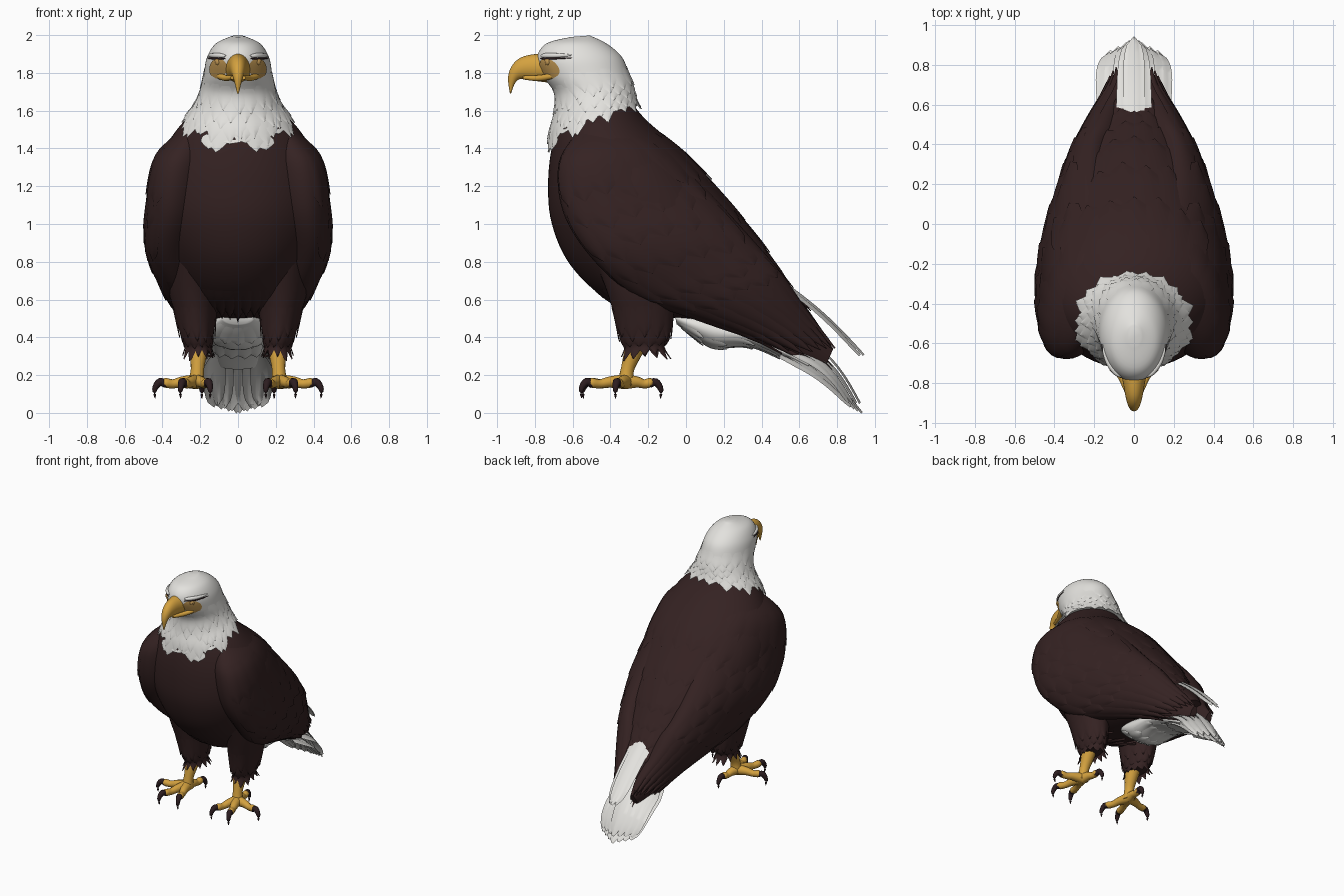
import bpy, bmesh, random
from math import sin, cos, pi
from mathutils import Vector as V

random.seed(4)
if "Cube" in bpy.data.objects:
    bpy.data.objects.remove(bpy.data.objects["Cube"])


def material(name, r, g, b):
    m = bpy.data.materials.new(name)
    m.use_nodes = True
    m.diffuse_color = (r, g, b, 1)
    node = m.node_tree.nodes["Principled BSDF"]
    node.inputs["Base Color"].default_value = (r, g, b, 1)
    node.inputs["Roughness"].default_value = 0.7
    return m


BROWN = material("dark brown plumage", 0.035, 0.016, 0.016)
WHITE = material("white plumage", 0.77, 0.76, 0.73)
YELLOW = material("golden yellow", 0.66, 0.36, 0.05)
TAN = material("tan eye skin", 0.5, 0.29, 0.08)
CLAW = material("claw and eye dark", 0.025, 0.012, 0.014)


def finish(name, bm, mat, mirror=False, angle=0.9):
    """Turn a bmesh into a smooth object, optionally with its mirrored twin."""
    for side, sign in (("left_", 1), ("right_", -1)) if mirror else (("", 1),):
        if sign < 0:
            bmesh.ops.scale(bm, vec=(-1, 1, 1), verts=bm.verts)
            bmesh.ops.reverse_faces(bm, faces=bm.faces)
        mesh = bpy.data.meshes.new(side + name)
        bm.to_mesh(mesh)
        mesh.materials.append(mat)
        ob = bpy.data.objects.new(side + name, mesh)
        bpy.context.collection.objects.link(ob)
        bpy.ops.object.select_all(action="DESELECT")
        ob.select_set(True)
        bpy.context.view_layer.objects.active = ob
        bpy.ops.object.shade_smooth_by_angle(angle=angle)
    bm.free()


def section(secs, t):
    """Smooth interpolation between cross-sections."""
    last = len(secs) - 1
    t = max(0, min(t, last))
    i = min(int(t), last - 1)
    u = t - i
    quad = [secs[max(0, min(last, i + k))] for k in (-1, 0, 1, 2)]
    return [b + 0.5 * u * (c - a + u * (2 * a - 5 * b + 4 * c - d + u * (3 * (b - c) + d - a)))
            for a, b, c, d in zip(*quad)]


def point(secs, t, a):
    # Section: front y, front z, back y, back z, centre x, half width, optional inward lean of the back
    fy, fz, by, bz, x, w, *lean = section(secs, t)
    f = (1 + cos(a)) / 2
    return V((x - sum(lean) * (1 - f) + w * sin(a), by + (fy - by) * f, bz + (fz - bz) * f))


def bridge(bm, rings, closed=True):
    n = len(rings[0])
    for r, s in zip(rings, rings[1:]):
        for i in range(n if closed else n - 1):
            j = (i + 1) % n
            bm.faces.new((r[i], r[j], s[j], s[i]))


def loft(name, secs, mat, mirror=False, end=None, n=40):
    bm = bmesh.new()
    end = len(secs) - 1 if end is None else end
    steps = int(end * 6)
    rings = [[bm.verts.new(point(secs, end * k / steps, 2 * pi * i / n)) for i in range(n)]
             for k in range(steps + 1)]
    bridge(bm, rings)
    bm.faces.new(rings[0])
    bm.faces.new(rings[-1])
    bmesh.ops.recalc_face_normals(bm, faces=bm.faces)
    finish(name, bm, mat, mirror)


def tube(bm, pts, sides=12):
    """Sweep a circle through (x, y, z, radius) points."""
    path = [section(pts, k / 4) for k in range(4 * len(pts) - 3)]
    pos = [V(p[:3]) for p in path]
    rings = []
    for k, p in enumerate(path):
        d = pos[min(k + 1, len(pos) - 1)] - pos[max(k - 1, 0)]
        q = d.to_track_quat("Z", "Y")
        rings.append([bm.verts.new(pos[k] + q @ V((cos(2 * pi * i / sides), sin(2 * pi * i / sides), 0)) * p[3])
                      for i in range(sides)])
    bridge(bm, rings)
    bm.faces.new(rings[0][::-1])
    bm.faces.new(rings[-1])


def leaf(s):
    return min(1, 0.6 + 2 * s) * (1 - s ** 6) ** 0.5


def spike(s):
    return min(1, 0.6 + 2 * s, 2.2 * (1 - s))


def oval(s):
    return sin(pi * s) ** 0.5 if 0 < s < 1 else 0


def patch(bm, secs, t0, t1, a, da, lift, shape=leaf, base=0.002):
    """A feather that hugs a lofted surface and rises towards its tip."""
    rows = []
    for k in range(8):
        s = k / 7
        row = []
        for u in (-1, -0.5, 0, 0.5, 1):
            t, ang = t0 + (t1 - t0) * s, a + u * da * max(shape(s), 0.02)
            p = point(secs, t, ang)
            nrm = (point(secs, t, ang + 0.02) - point(secs, t, ang - 0.02)).cross(
                point(secs, t + 0.02, ang) - point(secs, t - 0.02, ang)).normalized()
            mid = (point(secs, t, 0) + point(secs, t, pi)) / 2
            if nrm.dot(p - mid) < 0:
                nrm.negate()
            row.append(bm.verts.new(p + nrm * (base + lift * s * (1 - 0.5 * u * u))))
        rows.append(row)
    bridge(bm, rows, closed=False)


def plume(bm, base, tip, width, tilt=0.0, bow=0.02):
    """A free flat feather with a raised quill line."""
    base, tip = V(base), V(tip)
    side = V((1, 0, tilt)).normalized()
    up = side.cross(tip - base).normalized()
    rows = []
    for k in range(11):
        s = k / 10
        mid = base.lerp(tip, s) + up * bow * sin(pi * s)
        rows.append([bm.verts.new(mid + side * u * width * max(leaf(s), 0.15) - up * 0.012 * abs(u))
                     for u in (-1, -0.5, 0, 0.5, 1)])
    first = len(bm.faces)
    bridge(bm, rows, closed=False)
    bm.faces.ensure_lookup_table()
    bmesh.ops.solidify(bm, geom=bm.faces[first:], thickness=0.008)


# Body
body = [(-.64, 1.62, -.3, 1.66, 0, .19), (-.705, 1.43, -.205, 1.545, 0, .33),
        (-.73, 1.22, 0, 1.37, 0, .44), (-.71, 1.0, .185, 1.165, 0, .47),
        (-.61, .78, .365, .945, 0, .43), (-.41, .6, .475, .785, 0, .36),
        (-.1, .51, .555, .665, 0, .29), (.25, .45, .64, .555, 0, .2), (.5, .36, .72, .44, 0, .09)]
loft("body", body, BROWN, n=56)

bm = bmesh.new()
for row in range(6):
    for i in range(7):
        a = pi + (i - 3 + 0.5 * (row % 2)) * 0.26
        t = 1.5 + row * 0.85 + random.uniform(-.15, .15)
        patch(bm, body, t, t + 1.3, a, .17, .01)
finish("back_feathers", bm, BROWN)
bm = bmesh.new()
for i in range(9):
    patch(bm, body, 4.7, random.uniform(5.7, 6.1), (i - 4) * .13, .1, .035, spike)
finish("belly_fringe", bm, BROWN)

# Folded wings, leaning inward towards the spine
wing = [(-.58, 1.48, -.36, 1.54, .25, .06, .05), (-.675, 1.32, -.14, 1.43, .325, .16, .12),
        (-.65, 1.06, .07, 1.23, .36, .185, .16), (-.5, .82, .26, 1.02, .375, .17, .15),
        (-.27, .62, .43, .83, .31, .145, .1), (.05, .5, .52, .72, .235, .135, .065),
        (.35, .4, .61, .58, .165, .1, .04), (.6, .28, .7, .45, .1, .06, .02),
        (.73, .23, .78, .34, .07, .025, 0)]
loft("wing", wing, BROWN, mirror=True)

bm = bmesh.new()
for row in range(6):
    for i in range(6):
        a = .5 + i * .38 + .19 * (row % 2)
        t = .7 + row * .6 + random.uniform(-.15, .15)
        patch(bm, wing, t, t + 1.2, a, .25, .011)
for i in range(8):
    patch(bm, wing, 3.6 + .12 * i, 6.6 + .2 * i, .25 + .36 * i, .26, .018)
finish("wing_feathers", bm, BROWN, mirror=True)

# Long flight feathers at the wing tips
bm = bmesh.new()
for i in range(5):
    plume(bm, (.2 - .02 * i, .1 + .05 * i, .52 + .06 * i), (.13 - .015 * i, .64 + .035 * i, .3 - .015 * i), .045, -.9)
finish("flight_feathers", bm, BROWN, mirror=True)

# Head and neck
head = [(-.61, 1.99, -.51, 1.998, 0, .035), (-.74, 1.955, -.42, 1.955, 0, .118),
        (-.79, 1.875, -.34, 1.885, 0, .165), (-.755, 1.78, -.3, 1.79, 0, .182),
        (-.695, 1.69, -.28, 1.73, 0, .196), (-.695, 1.59, -.27, 1.685, 0, .225),
        (-.72, 1.49, -.255, 1.635, 0, .275), (-.735, 1.37, -.225, 1.575, 0, .325)]
loft("head", head, WHITE, end=6, n=56)

# Neck feathers, with a ragged hem that is longest beside the throat
bm = bmesh.new()
for row in range(6):
    for i in range(18):
        a = 2 * pi * (i + .5 * (row % 2)) / 18 + random.uniform(-.06, .06)
        t = 2.7 + 1.1 * max(0, cos(a)) + row * .5 + random.uniform(-.2, .2)
        hem = 6.3 + .6 * sin(abs(a - pi) * 4) ** 2 * (abs(cos(a)) + .2)
        patch(bm, head, t, min(t + 1.4, hem), a, .19, .008, spike)
finish("neck_feathers", bm, WHITE)

# Eye skin, eyes and brows
bm = bmesh.new()
patch(bm, head, 1.97, 3.1, .66, .34, .001, oval, .004)
finish("eye_skin", bm, TAN, mirror=True)
for name, radius, shift, mat in (("eye", .022, 0, TAN), ("pupil", .01, .012, CLAW)):
    bm = bmesh.new()
    bmesh.ops.create_uvsphere(bm, u_segments=20, v_segments=12, radius=radius)
    spot = point(head, 2.2, .7)
    bmesh.ops.translate(bm, vec=spot + V((.7, -.7, 0)) * (shift - .011), verts=bm.verts)
    finish(name, bm, mat, mirror=True)
for name, t, rise, mat in (("brow", 1.83, .013, WHITE), ("eye_line", 2.0, .006, CLAW)):
    bm = bmesh.new()
    tube(bm, [(*point(head, t, a), r * rise) for a, r in ((.42, .3), (.6, 1), (.9, 1), (1.2, .7), (1.4, .2))])
    finish(name, bm, mat, mirror=True)

# Hooked beak with the corners of the mouth
beak = [(-.72, 1.895, -.7, 1.745, 0, .08), (-.79, 1.9, -.78, 1.755, 0, .058),
        (-.87, 1.883, -.85, 1.765, 0, .044), (-.92, 1.84, -.885, 1.765, 0, .033),
        (-.942, 1.775, -.908, 1.74, 0, .02), (-.932, 1.69, -.926, 1.692, 0, .004)]
loft("beak", beak, YELLOW, n=28)
bm = bmesh.new()
tube(bm, [(.03, -.86, 1.775, .01), (.06, -.78, 1.772, .016), (.098, -.715, 1.782, .015), (.12, -.67, 1.792, .005)])
finish("mouth_corner", bm, YELLOW, mirror=True)

# Feathered thighs with ragged cuffs
thigh = [(-.5, .85, 0, .85, .25, .14), (-.425, .66, -.05, .66, .24, .13),
         (-.375, .5, -.07, .52, .225, .105), (-.345, .39, -.09, .4, .215, .08),
         (-.32, .34, -.12, .35, .21, .065), (-.34, .27, -.09, .28, .21, .08)]
loft("thigh", thigh, BROWN, mirror=True, end=4)
bm = bmesh.new()
for row in range(3):
    for i in range(12):
        t = 1.6 + row * .9
        patch(bm, thigh, t, t + random.uniform(1.1, 1.6), 2 * pi * (i + row / 2) / 12, .3, .012, spike)
finish("thigh_feathers", bm, BROWN, mirror=True)

# Feet: shank, four toes and curved claws
feet, claws = bmesh.new(), bmesh.new()
tube(feet, [(.21, -.24, .42, .06), (.21, -.28, .32, .048), (.215, -.31, .23, .036), (.22, -.32, .15, .044)])
for x, y in ((.165, -.49), (.285, -.5), (.385, -.36), (.2, -.19)):
    hub, tip = V((.22, -.32, .165)), V((x, y, .15))
    out = (tip - hub).normalized()
    tube(feet, [(*hub, .04), (*(hub.lerp(tip, .45) + V((0, 0, .005))), .03),
                (*hub.lerp(tip, .75), .024), (*(tip + V((0, 0, .008))), .026), (*(tip + out * .015), .015)])
    tube(claws, [(*(tip - out * .005), .02), (*(tip + out * .03 + V((0, 0, .016))), .021),
                 (*(tip + out * .058 - V((0, 0, .02))), .014), (*(tip + out * .055 - V((0, 0, .068))), .002)])
finish("foot", feet, YELLOW, mirror=True)
finish("claws", claws, CLAW, mirror=True)

# White under-tail plumage
vent = [(-.06, .53, -.05, .47, 0, .08), (.02, .53, .03, .41, 0, .13), (.16, .52, .15, .345, 0, .15),
        (.36, .45, .32, .355, 0, .15), (.52, .36, .5, .295, 0, .14), (.66, .28, .64, .23, 0, .11)]
loft("under_tail", vent, WHITE)
bm = bmesh.new()
for row in range(4):
    for i in range(5):
        t = .4 + row * .8
        patch(bm, vent, t, t + 1.2, pi + (i - 2 + row % 2 / 2) * .5, .3, .012)
finish("under_tail_feathers", bm, WHITE)

# Arched tail fan in two layers, and the raised upper tail feathers
bm = bmesh.new()
for i in range(-3, 4):
    k = abs(i)
    plume(bm, (.04 * i, .5, .4 - .03 * k), (.04 * i, .935 - .02 * k, .005 + .012 * k), .062, -.1 * i, .03)
    plume(bm, (.042 * i, .54, .46 - .04 * k), (.042 * i, .925 - .02 * k, .055 + .002 * k), .06, -.14 * i, .05)
finish("tail_fan", bm, WHITE)
bm = bmesh.new()
for i in (-1, 0, 1):
    plume(bm, (.035 * i, .5, .71 - .01 * abs(i)), (.025 * i, .945 - .02 * abs(i), .31), .056, -.2 * i)
finish("upper_tail", bm, WHITE)
